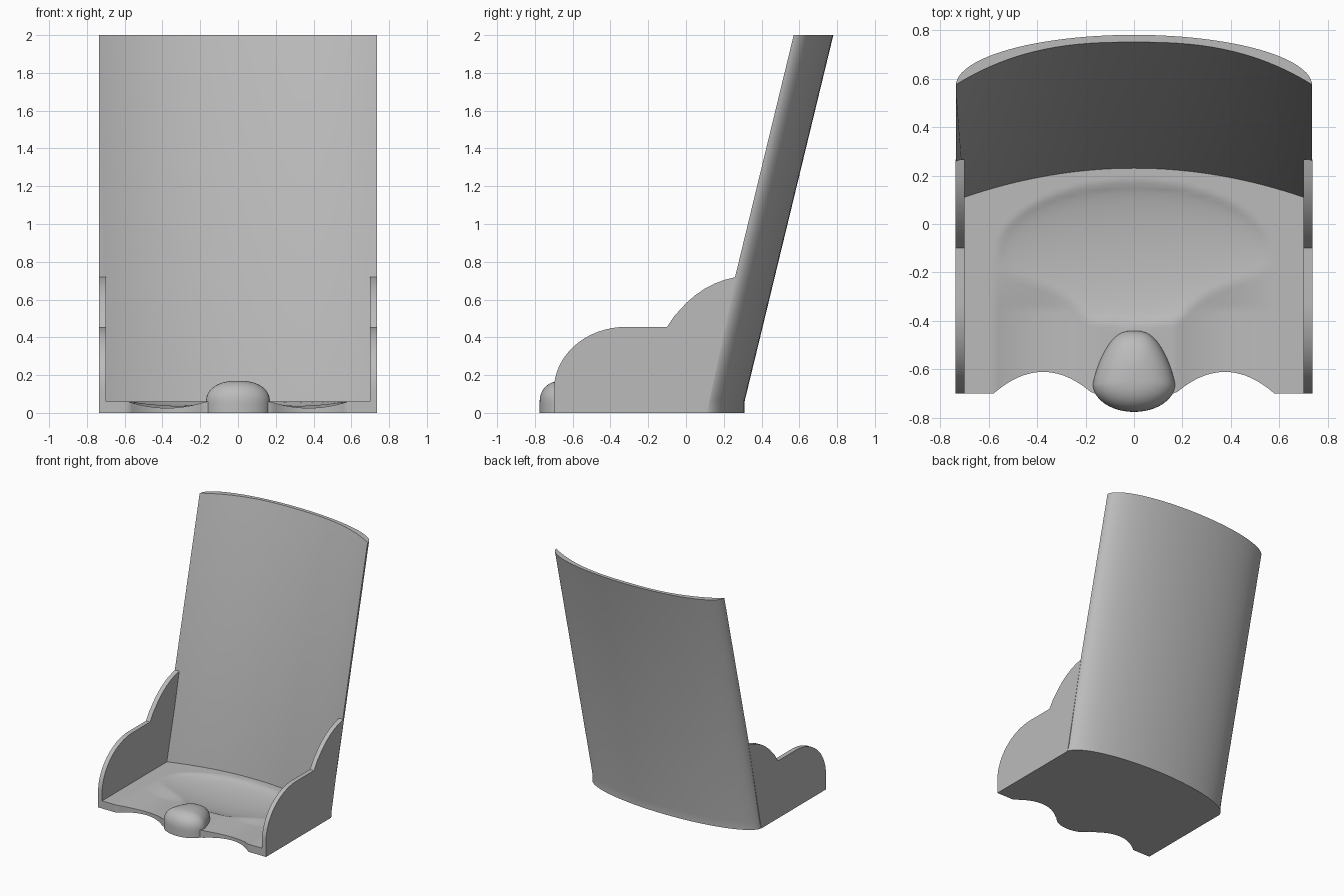
import bpy, bmesh, math

cube = bpy.data.objects.get("Cube")
if cube:
    bpy.data.objects.remove(cube, do_unlink=True)

grey = bpy.data.materials.new("plain grey")
grey.use_nodes = True
tone = (0.5, 0.5, 0.5, 1)
grey.diffuse_color = tone
grey.node_tree.nodes["Principled BSDF"].inputs["Base Color"].default_value = tone


def finish(name, bm, angle=30):
    bmesh.ops.remove_doubles(bm, verts=bm.verts, dist=0.0001)
    bmesh.ops.recalc_face_normals(bm, faces=bm.faces)
    mesh = bpy.data.meshes.new(name)
    bm.to_mesh(mesh)
    bm.free()
    mesh.materials.append(grey)
    obj = bpy.data.objects.new(name, mesh)
    bpy.context.collection.objects.link(obj)
    bpy.ops.object.select_all(action='DESELECT')
    obj.select_set(True)
    bpy.context.view_layer.objects.active = obj
    bpy.ops.object.shade_smooth_by_angle(angle=math.radians(angle))
    return obj


def skin(bm, rows, loop=False):
    """Join neighbouring rows of vertices with quads."""
    for a, b in zip(rows, rows[1:]):
        n = len(a)
        for i in range(n if loop else n - 1):
            j = (i + 1) % n
            bm.faces.new((a[i], a[j], b[j], b[i]))


def inner_y(u, t):
    """Front surface of the backrest, u across and t up the height."""
    edge, crown = 0.11 + 0.465 * t, 0.23 + 0.52 * t
    return edge + (crown - edge) * (1 - abs(u) ** (2 + 0.6 * t))


# Curved, leaning backrest with a short upright foot
bm = bmesh.new()
steps = 48
angles = [math.pi * (i / steps - 0.5) for i in range(steps + 1)]
rings = []
for z, t in ((0, 0), (0.06, 0), (2, 1)):
    outer = [(0.735 * math.sin(a), 0.10 + 0.47 * t + 0.21 * math.cos(a), z) for a in angles]
    inner = [((0.70 + 0.034 * t) * math.sin(a), inner_y(math.sin(a), t), z) for a in angles]
    rings.append([bm.verts.new(p) for p in outer + inner[::-1]])
skin(bm, rings, loop=True)
for ring in (rings[0], rings[-1]):
    n = len(ring)
    for i in range(steps):
        bm.faces.new((ring[i], ring[i + 1], ring[n - 2 - i], ring[n - 1 - i]))
finish("backrest", bm)


# Seat with a hip bowl, two leg channels and a scalloped front edge
def across_leg(x):
    return max(0, 1 - ((abs(x) - 0.375) / 0.205) ** 2)


def seat_height(x, y):
    r2 = (x / 0.56) ** 2 + ((y + 0.12) / 0.29) ** 2
    bowl = 0.045 * max(0, 1 - r2) ** 0.7
    fade = min(1, max(0, (-0.1 - y) / 0.25))
    return 0.06 - max(bowl, 0.034 * across_leg(x) * fade)


bm = bmesh.new()
top, bottom = [], []
for i in range(71):
    x = -0.7 + i * 0.02
    front, back = -0.70 + 0.09 * across_leg(x), inner_y(x / 0.7, 0)
    ys = [front + (back - front) * j / 44 for j in range(45)]
    top.append([bm.verts.new((x, y, seat_height(x, y))) for y in ys])
    bottom.append([bm.verts.new((x, y, 0)) for y in ys])
skin(bm, top)
skin(bm, bottom)
for k in (0, -1):
    skin(bm, [top[k], bottom[k]])
    skin(bm, [[col[k] for col in top], [col[k] for col in bottom]])
finish("seat", bm, 40)

# Stepped side panels: front quarter round, flat armrest, rear curve
profile = [(0.11, 0), (-0.70, 0), (-0.70, 0.12)]
for i in range(1, 17):
    a = math.pi / 2 * i / 16
    profile.append((-0.32 - 0.38 * math.cos(a), 0.12 + 0.335 * math.sin(a)))
rear = [(-0.10, 0.455), (-0.06, 0.515), (0, 0.58), (0.05, 0.624), (0.10, 0.658),
        (0.15, 0.684), (0.20, 0.703), (0.265, 0.72)]
profile += rear
for name, side in (("left_panel", 1), ("right_panel", -1)):
    bm = bmesh.new()
    face = bm.faces.new([bm.verts.new((side * 0.70, y, z)) for y, z in profile])
    moved = bmesh.ops.extrude_face_region(bm, geom=[face])["geom"]
    bmesh.ops.translate(bm, vec=(side * 0.0355, 0, 0),
                        verts=[v for v in moved if isinstance(v, bmesh.types.BMVert)])
    finish(name, bm)

# Rounded pommel, wide at the front and narrower towards the seat
outline = []
for i in range(48):
    a = 2 * math.pi * i / 48
    c, s = math.cos(a), math.sin(a)
    if s < 0:
        outline.append((0.17 * c, -0.66 + 0.115 * s))
    else:
        w = math.copysign(abs(c) ** 0.7, c)
        outline.append((0.17 * w * (1 - 0.25 * s), -0.66 + 0.22 * s))
bm = bmesh.new()
rings = [[bm.verts.new((x, y, 0)) for x, y in outline]]
for k in range(14):
    a = math.pi / 2 * k / 14
    scale, z = math.cos(a) ** 0.85, 0.05 + 0.12 * math.sin(a) ** 0.85
    rings.append([bm.verts.new((x * scale, -0.65 + (y + 0.65) * scale, z)) for x, y in outline])
skin(bm, rings, loop=True)
bm.faces.new(rings[0])
tip = bm.verts.new((0, -0.65, 0.17))
for i in range(48):
    bm.faces.new((rings[-1][i], rings[-1][(i + 1) % 48], tip))
finish("pommel", bm, 50)
